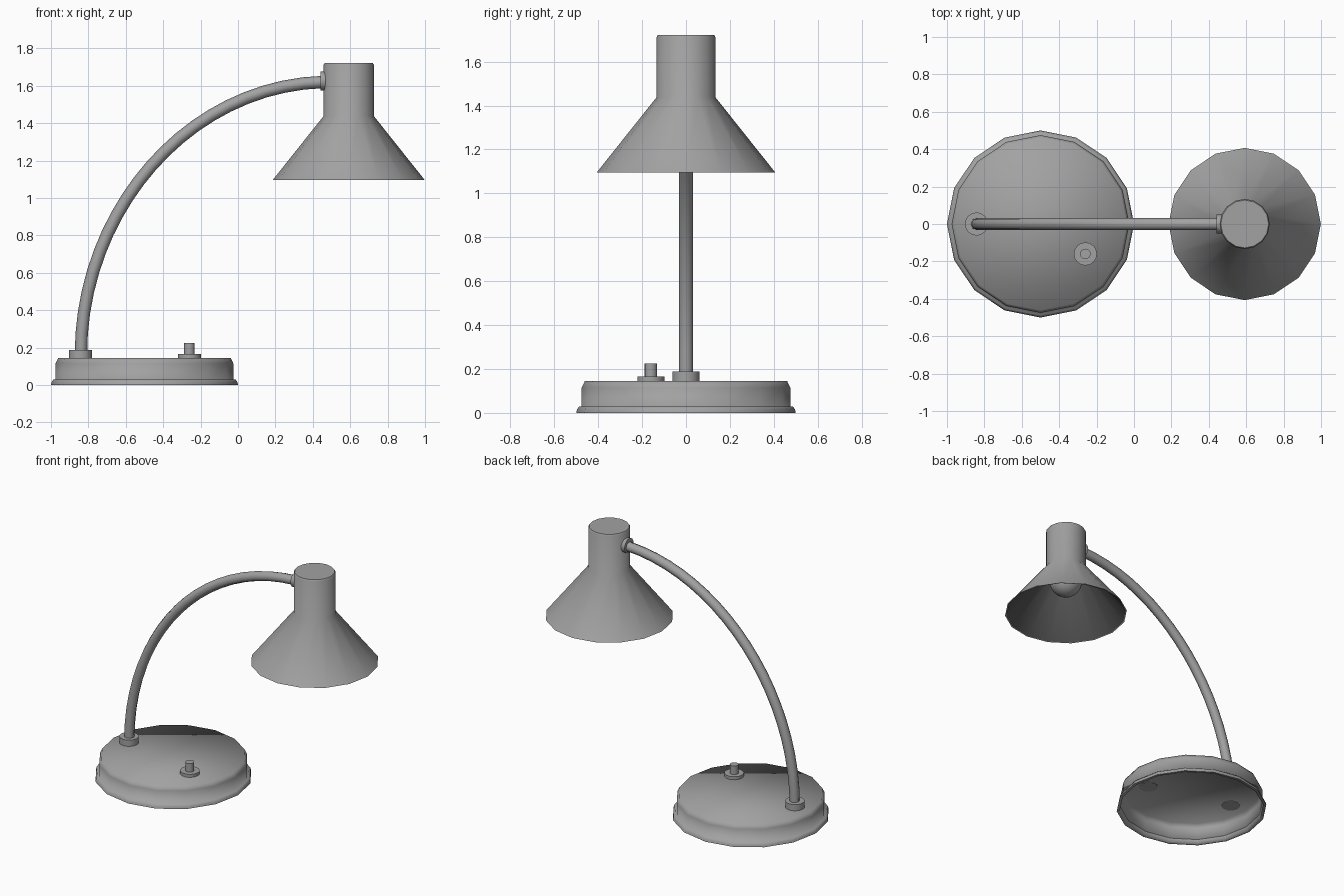
import bpy, bmesh, math
from mathutils import Matrix, Vector

if "Cube" in bpy.data.objects:
    bpy.data.objects.remove(bpy.data.objects["Cube"])

SIDES = 16


def grey(name, value):
    mat = bpy.data.materials.new(name)
    mat.diffuse_color = (value, value, value, 1)
    mat.use_nodes = True
    mat.node_tree.nodes["Principled BSDF"].inputs["Base Color"].default_value = mat.diffuse_color
    return mat


# Mid-grey paint for all outside parts, dark finish inside the shade
paint = grey("grey_paint", 0.36)
dark = grey("dark_lining", 0.09)


def shade(obj, angle):
    bpy.ops.object.select_all(action='DESELECT')
    obj.select_set(True)
    bpy.context.view_layer.objects.active = obj
    bpy.ops.object.shade_smooth_by_angle(angle=math.radians(angle))


def lathe(name, profile, loc, axis='Z', cap_start=False, cap_end=False, smooth=35, mat=paint):
    """Revolve (radius, height) points, with vertices starting on the x axis."""
    bm = bmesh.new()
    rings = []
    for r, z in profile:
        rings.append([bm.verts.new((r * math.cos(2 * math.pi * i / SIDES),
                                    r * math.sin(2 * math.pi * i / SIDES), z))
                      for i in range(SIDES)])
    for a, b in zip(rings, rings[1:]):
        for i in range(SIDES):
            j = (i + 1) % SIDES
            bm.faces.new((a[i], a[j], b[j], b[i]))
    if cap_start:
        bm.faces.new(rings[0][::-1])
    if cap_end:
        bm.faces.new(rings[-1])
    if axis == 'X':
        bm.transform(Matrix.Rotation(math.pi / 2, 4, 'Y'))
    mesh = bpy.data.meshes.new(name)
    bm.to_mesh(mesh)
    bm.free()
    mesh.materials.append(mat)
    obj = bpy.data.objects.new(name, mesh)
    bpy.context.collection.objects.link(obj)
    obj.location = loc
    shade(obj, smooth)
    return obj


def cylinder(name, r, z0, z1, loc, axis='Z'):
    return lathe(name, [(r, z0), (r, z1)], loc, axis, True, True)


# Hollow base with a flared foot rim and a top shaded softly like a dome
lathe("base", [(0.475, 0.03), (0.48, 0), (0.5, 0), (0.497, 0.015), (0.487, 0.03),
               (0.475, 0.03), (0.475, 0.115), (0.461, 0.145)],
      (-0.5, 0, 0), cap_end=True, smooth=95)

# Arm socket and push switch on the base
cylinder("arm_socket", 0.062, 0.143, 0.188, (-0.842, 0, 0))
cylinder("switch_plate", 0.062, 0.143, 0.166, (-0.26, -0.16, 0))
cylinder("switch_button", 0.028, 0.16, 0.225, (-0.26, -0.16, 0))

# Curved arm, a tube along a bezier quarter arc
curve = bpy.data.curves.new("arm", 'CURVE')
curve.dimensions = '3D'
curve.bevel_depth = 0.033
curve.bevel_resolution = 2
curve.resolution_u = 20
curve.use_fill_caps = True
curve.materials.append(paint)
spline = curve.splines.new('BEZIER')
spline.bezier_points.add(1)
path = [((-0.84, 0, 0.16), (0, 0, 0.77)), ((0.46, 0, 1.62), (0.73, 0, 0.02))]
for p, (co, tangent) in zip(spline.bezier_points, path):
    p.handle_left_type = p.handle_right_type = 'FREE'
    p.co = co
    p.handle_left = Vector(co) - Vector(tangent)
    p.handle_right = Vector(co) + Vector(tangent)
arm = bpy.data.objects.new("arm", curve)
bpy.context.collection.objects.link(arm)
bpy.ops.object.select_all(action='DESELECT')
arm.select_set(True)
bpy.context.view_layer.objects.active = arm
bpy.ops.object.convert(target='MESH')
shade(bpy.context.view_layer.objects.active, 50)

# Collar joining the arm to the shade
cylinder("shade_collar", 0.05, 0.44, 0.475, (0, 0, 1.625), 'X')

# Open cone shade with a closed cylindrical top, smooth through the neck
lathe("shade", [(0.407, 1.095), (0.134, 1.438), (0.134, 1.712), (0.128, 1.722)],
      (0.592, 0, 0), cap_end=True, smooth=50)

# Dark lining just inside the shade, facing inward
lathe("shade_lining", [(0.128, 1.7), (0.128, 1.434), (0.399, 1.095)],
      (0.592, 0, 0), smooth=50, mat=dark)

# Bulb: round glass narrowing into a neck
c, r = 1.34, 0.11
glass = [(max(r * math.sin(math.radians(a)), 0.001), c - r * math.cos(math.radians(a)))
         for a in range(0, 136, 15)]
lathe("bulb", glass + [(0.055, 1.46), (0.055, 1.6)], (0.592, 0, 0),
      cap_start=True, cap_end=True, smooth=60)
